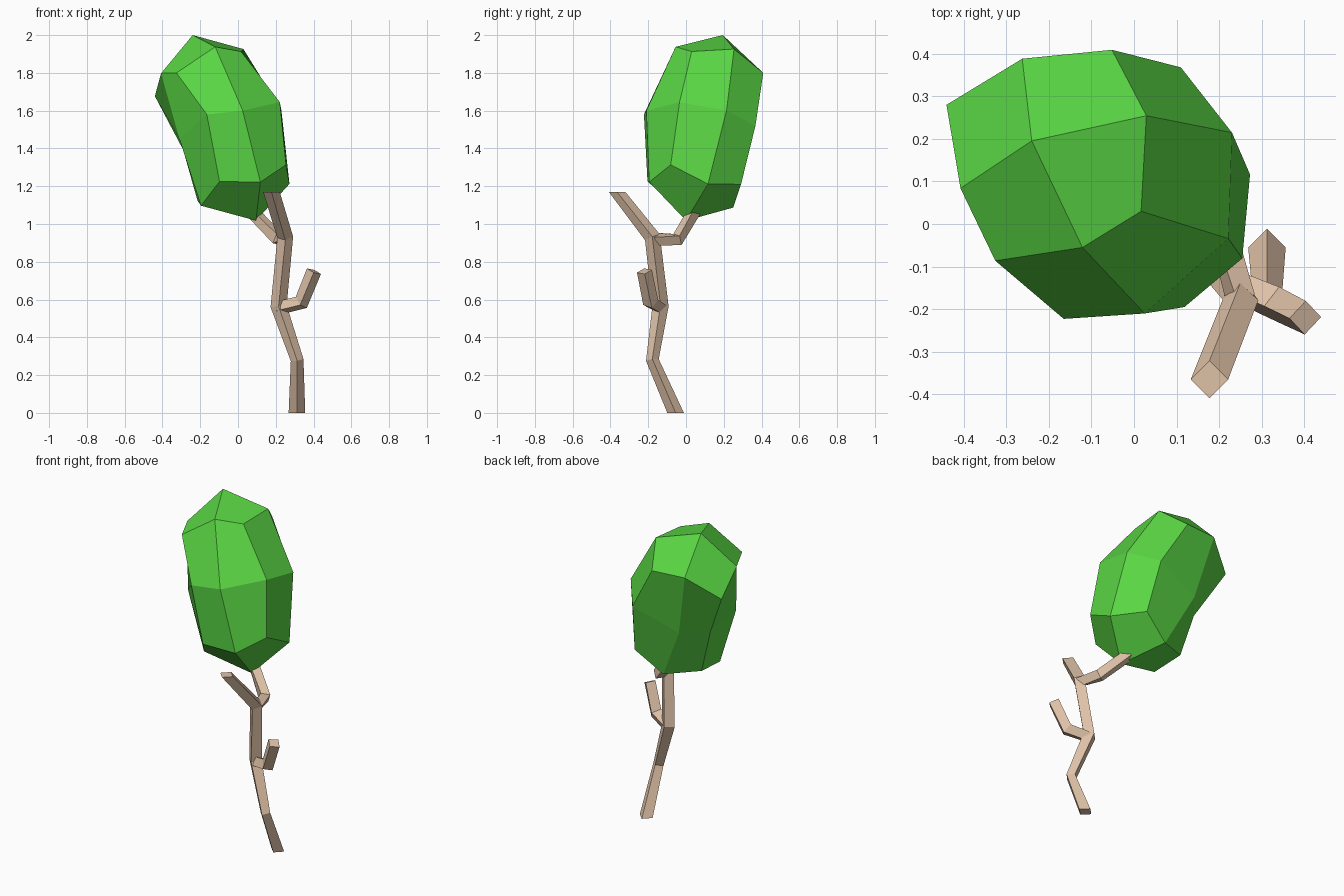
import bpy, bmesh
from mathutils import Vector as V

if "Cube" in bpy.data.objects:
    bpy.data.objects.remove(bpy.data.objects["Cube"])


def material(name, rgb):
    m = bpy.data.materials.new(name)
    m.diffuse_color = (*rgb, 1)
    m.use_nodes = True
    m.node_tree.nodes["Principled BSDF"].inputs["Base Color"].default_value = m.diffuse_color
    return m


def finish(bm, name, mat):
    bmesh.ops.recalc_face_normals(bm, faces=bm.faces)
    me = bpy.data.meshes.new(name)
    bm.to_mesh(me)
    bm.free()
    me.materials.append(mat)
    bpy.context.collection.objects.link(bpy.data.objects.new(name, me))


def limb(name, path, mat, flat_ends=False):
    """Four-sided limb along (x, y, z, radius) points, mitred at the bends."""
    bm = bmesh.new()
    pts = [V(p[:3]) for p in path]
    last = len(pts) - 1
    rings = []
    for i, p in enumerate(pts):
        before = (p - pts[i - 1]).normalized() if i else V()
        after = (pts[i + 1] - p).normalized() if i < last else V()
        n = before + after
        if flat_ends and i in (0, last):
            n = V((0, 0, 1))
        q = V((0, 0, 1)).rotation_difference(n.normalized())
        r = path[i][3]
        rings.append([bm.verts.new(p + q @ V((x * r, y * r, 0)))
                      for x, y in ((1, 0), (0, 1), (-1, 0), (0, -1))])
    for lo, hi in zip(rings, rings[1:]):
        for k in range(4):
            j = (k + 1) % 4
            bm.faces.new((lo[k], lo[j], hi[j], hi[k]))
    bm.faces.new(rings[0])
    bm.faces.new(rings[-1])
    finish(bm, name, mat)


bark = material("bark", (0.74, 0.54, 0.39))
leaf = material("leaf", (0.10, 0.67, 0.057))

# Trunk and its branches
fork_low = (0.215, -0.135, 0.565, 0.043)
fork_high = (0.25, -0.178, 0.93, 0.042)
limb("trunk", [(0.312, -0.055, 0, 0.044), (0.313, -0.178, 0.28, 0.034), fork_low,
               fork_high, (0.177, -0.365, 1.17, 0.044)], bark, True)
limb("side_twig", [(0.215, -0.135, 0.555, 0.037), (0.335, -0.187, 0.585, 0.042),
                   (0.402, -0.220, 0.750, 0.040)], bark)
limb("canopy_branch", [(0.25, -0.175, 0.92, 0.036), (0.215, -0.045, 0.918, 0.038),
                       (0.07, 0.045, 1.07, 0.036)], bark)

# Canopy: quad sphere, stretched along three tilted axes, with small irregularities
centre = V((-0.075, 0.0975, 1.515))
axes = (V((-0.165, 0.0975, 0.485)), V((0.305, 0.117, 0.085)), V((0.10, -0.3075, 0.085)))
nudge = {
    (1, 1, 1): (-0.047, -0.014, 0.02), (1, -1, -1): (-0.036, 0.016, -0.02),
    (1, -1, 1): (-0.037, 0.005, 0.005), (1, 1, -1): (0, 0.01, 0.005),
    (0, 1, -1): (0.04, -0.03, 0.005), (0, -1, 1): (0.055, -0.02, 0.065),
    (0, -1, 0): (0.07, -0.03, 0.02), (0, 0, -1): (0, -0.085, -0.02),
    (0, -1, -1): (0.07, -0.055, 0), (-1, 1, 0): (0.015, 0.005, -0.02),
    (-1, -1, 0): (-0.022, 0, -0.015), (1, 0, 1): (0, -0.004, 0.02),
    (1, 0, -1): (0, 0.004, 0.005), (1, 1, 0): (0.005, 0.005, 0.008),
    (-1, 1, 1): (0, -0.012, -0.02), (-1, 1, -1): (0.01, 0.005, -0.025),
    (-1, 0, 1): (0.006, -0.006, -0.01), (-1, -1, 1): (0, 0, -0.01),
    (-1, 0, 0): (0.005, 0, -0.012), (-1, 0, -1): (0.01, 0.004, -0.025),
    (-1, -1, -1): (0, 0, -0.015), (0, 1, 1): (0.01, 0.003, 0.01),
}
bm = bmesh.new()
bmesh.ops.create_cube(bm, size=2)
bmesh.ops.subdivide_edges(bm, edges=bm.edges[:], cuts=1, use_grid_fill=True)
for v in bm.verts:
    key = tuple(round(c) for c in v.co)
    d = v.co.normalized()
    v.co = centre + sum((a * t for a, t in zip(axes, d)), V()) + V(nudge.get(key, (0, 0, 0)))
finish(bm, "canopy", leaf)
